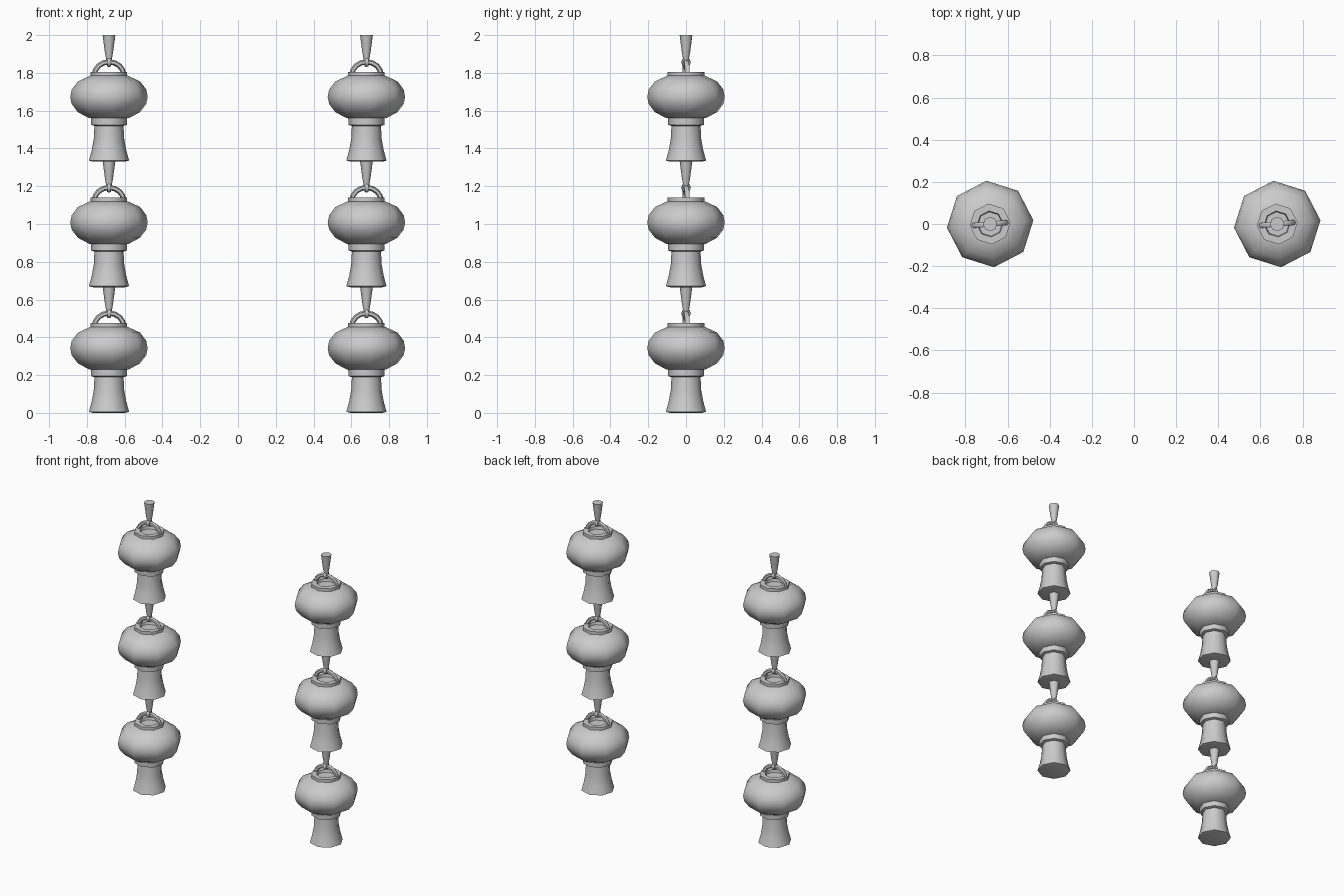
import bpy, bmesh, math
from mathutils import Matrix, Vector

if "Cube" in bpy.data.objects:
    bpy.data.objects.remove(bpy.data.objects["Cube"])

SIDES = 8
TURN = math.radians(5)
PITCH = 0.665

paper = bpy.data.materials.new("light_grey")
paper.diffuse_color = (0.6, 0.6, 0.6, 1)
paper.use_nodes = True
paper.node_tree.nodes["Principled BSDF"].inputs["Base Color"].default_value = paper.diffuse_color


def finish(bm, name, x, z):
    bmesh.ops.recalc_face_normals(bm, faces=bm.faces)
    mesh = bpy.data.meshes.new(name)
    bm.to_mesh(mesh)
    bm.free()
    mesh.materials.append(paper)
    ob = bpy.data.objects.new(name, mesh)
    bpy.context.collection.objects.link(ob)
    ob.location = (x, 0, z)
    ob.rotation_euler.z = TURN
    bpy.ops.object.select_all(action='DESELECT')
    ob.select_set(True)
    bpy.context.view_layer.objects.active = ob
    bpy.ops.object.shade_smooth_by_angle(angle=math.radians(60))


def bridge_rings(bm, rings):
    for a, b in zip(rings, rings[1:]):
        n = len(a)
        for i in range(n):
            bm.faces.new((a[i], a[(i + 1) % n], b[(i + 1) % n], b[i]))
    bm.faces.new(rings[0])
    bm.faces.new(rings[-1])


def lathe(name, profile, x, z):
    """Turned solid from (radius, height) pairs, capped at both ends."""
    bm = bmesh.new()
    rings = [[bm.verts.new((r * math.cos(math.tau * i / SIDES),
                            r * math.sin(math.tau * i / SIDES), h))
              for i in range(SIDES)] for r, h in profile]
    bridge_rings(bm, rings)
    finish(bm, name, x, z)


def arc_tube(name, radius, rise, base, thick, x, z, steps=8):
    """Half-hoop handle standing in the XZ plane."""
    bm = bmesh.new()
    rings = []
    for s in range(steps + 1):
        a = math.pi * s / steps
        centre = Vector((radius * math.cos(a), 0, base + rise * math.sin(a)))
        out = Vector((math.cos(a), 0, math.sin(a)))
        rings.append([bm.verts.new(centre + thick * (out * math.cos(t) + Vector((0, 1, 0)) * math.sin(t)))
                      for t in (math.tau * i / 6 for i in range(6))])
    bridge_rings(bm, rings)
    finish(bm, name, x, z)


def small_loop(name, height, x, z):
    """Little eye of the hanger, threaded around the handle."""
    bm = bmesh.new()
    n, major, minor = 8, 0.019, 0.007
    rings = []
    for i in range(n):
        a = math.tau * i / n
        out = Vector((0, math.cos(a), math.sin(a)))
        rings.append([bm.verts.new(Vector((0, 0, height)) + out * (major + minor * math.cos(t))
                                   + Vector((1.6 * minor * math.sin(t), 0, 0)))
                      for t in (math.tau * j / 6 for j in range(6))])
    for i in range(n):
        a, b = rings[i], rings[(i + 1) % n]
        for j in range(6):
            bm.faces.new((a[j], a[(j + 1) % 6], b[(j + 1) % 6], b[j]))
    finish(bm, name, x, z)


# Flared tassel skirt, collars, bulging body and tapered hanger profiles
SKIRT = [(0.085, 0.0), (0.107, 0.006), (0.092, 0.06), (0.081, 0.12), (0.077, 0.195)]
LOWER = [(0.08, 0.19), (0.096, 0.195), (0.097, 0.235)]
BODY = [(0.105, 0.23), (0.165, 0.262), (0.198, 0.305), (0.206, 0.342),
        (0.198, 0.382), (0.165, 0.425), (0.1, 0.455)]
UPPER = [(0.097, 0.445), (0.097, 0.475), (0.062, 0.475), (0.058, 0.457)]
HANGER = [(0.014, 0.535), (0.022, 0.58), (0.034, 0.67)]

for side, x in (("left", -0.683), ("right", 0.68)):
    for level in range(3):
        z = level * PITCH
        tag = f"_{side}_{level + 1}"
        lathe("skirt" + tag, SKIRT, x, z)
        lathe("lower_collar" + tag, LOWER, x, z)
        lathe("body" + tag, BODY, x, z)
        lathe("upper_collar" + tag, UPPER, x, z)
        lathe("hanger" + tag, HANGER, x, z)
        arc_tube("handle" + tag, 0.078, 0.07, 0.458, 0.014, x, z)
        small_loop("hanger_loop" + tag, 0.527, x, z)
